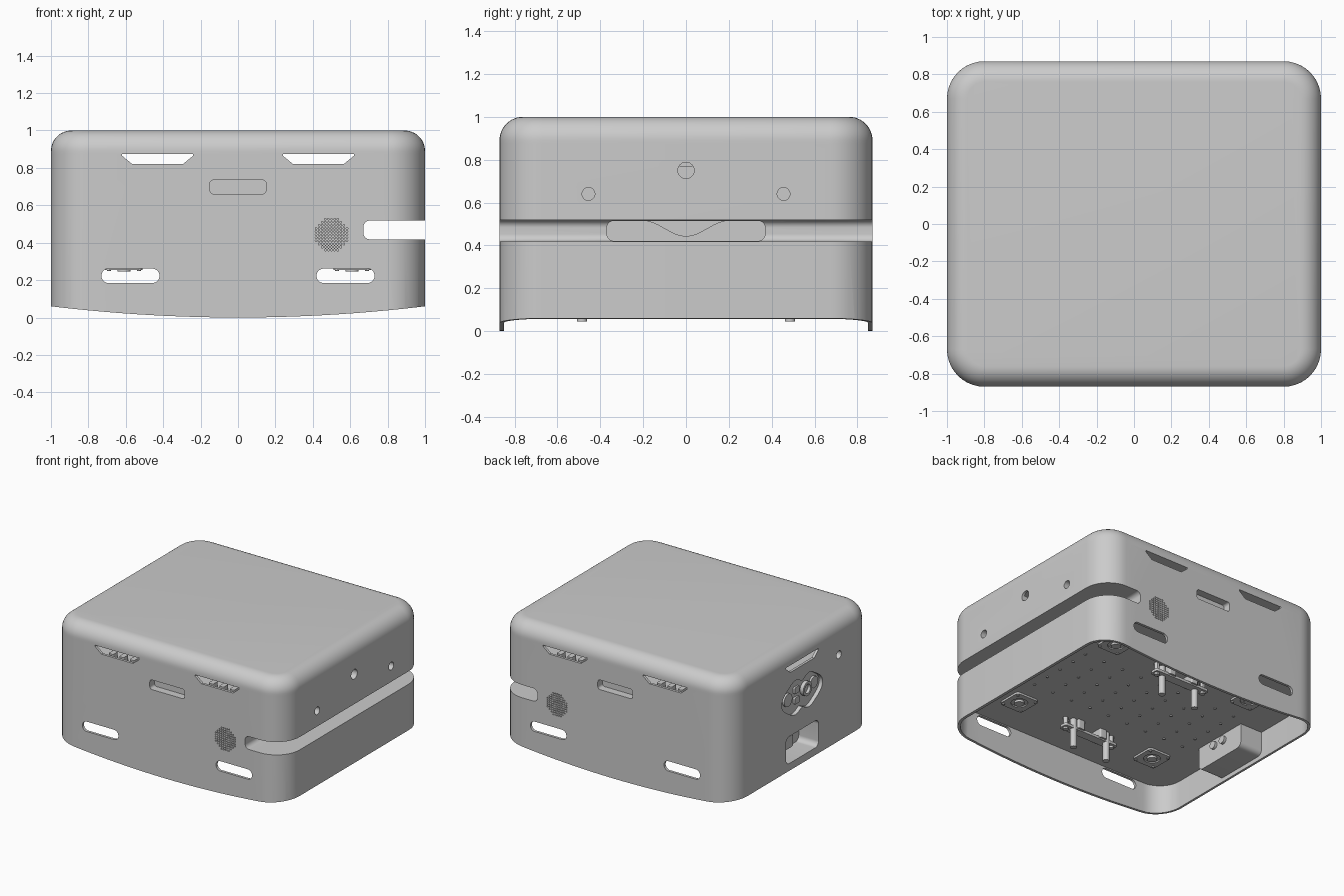
import bpy, bmesh, math

if "Cube" in bpy.data.objects:
    bpy.data.objects.remove(bpy.data.objects["Cube"], do_unlink=True)

grey = bpy.data.materials.new("light grey")
grey.use_nodes = True
grey.diffuse_color = (0.6, 0.6, 0.6, 1)
grey.node_tree.nodes["Principled BSDF"].inputs["Base Color"].default_value = (0.6, 0.6, 0.6, 1)

W, D, R = 2.0, 1.74, 0.2      # plan size and corner radius
WALL, SEAM = 0.02, 0.875      # shell thickness, lid seam height


def finish(bm, name):
    bmesh.ops.recalc_face_normals(bm, faces=bm.faces[:])
    mesh = bpy.data.meshes.new(name)
    bm.to_mesh(mesh)
    bm.free()
    mesh.materials.append(grey)
    obj = bpy.data.objects.new(name, mesh)
    bpy.context.collection.objects.link(obj)
    return obj


def rrect(cx, cy, w, h, r, n=10):
    """Rounded rectangle outline."""
    pts = []
    for q, (sx, sy) in enumerate(((1, 1), (-1, 1), (-1, -1), (1, -1))):
        for i in range(n + 1):
            t = math.pi / 2 * (q + i / n)
            pts.append((cx + sx * (w / 2 - r) + r * math.cos(t),
                        cy + sy * (h / 2 - r) + r * math.sin(t)))
    return pts


def circle(cx, cy, r, n=24):
    return [(cx + r * math.cos(2 * math.pi * i / n), cy + r * math.sin(2 * math.pi * i / n))
            for i in range(n)]


def place(u, v, w, axis):
    return {"X": (w, u, v), "Y": (u, w, v), "Z": (u, v, w)}[axis]


def loft(bm, rings):
    loops = [[bm.verts.new(p) for p in ring] for ring in rings]
    for a, b in zip(loops, loops[1:]):
        for i in range(len(a)):
            j = (i + 1) % len(a)
            bm.faces.new((a[i], a[j], b[j], b[i]))
    bm.faces.new(loops[0][::-1])
    bm.faces.new(loops[-1])


def prisms(name, outlines, axis, lo, hi):
    """One object made of outlines extruded along an axis."""
    bm = bmesh.new()
    for pts in outlines:
        loft(bm, [[place(u, v, w, axis) for u, v in pts] for w in (lo, hi)])
    return finish(bm, name)


def cut(target, outlines, axis, lo, hi):
    cutter = prisms("cutter", outlines, axis, lo, hi)
    cutter.hide_render = True
    mod = target.modifiers.new("cut", "BOOLEAN")
    mod.operation, mod.solver, mod.object = "DIFFERENCE", "EXACT", cutter
    bpy.context.view_layer.objects.active = target
    bpy.ops.object.modifier_apply(modifier=mod.name)
    bpy.data.objects.remove(cutter, do_unlink=True)


def vent(c, half):
    return [(c - half, 0.9), (c - half, SEAM - 0.01), (c - half + 0.055, 0.82),
            (c + half - 0.055, 0.82), (c + half, SEAM - 0.01), (c + half, 0.9)]


# Body shell: hollow below and above a solid middle
body = prisms("body_shell", [rrect(0, 0, W, D, R)], "Z", 0, SEAM)
inner = rrect(0, 0, W - 2 * WALL, D - 2 * WALL, R - WALL)
cut(body, [inner], "Z", -0.1, 0.27)
cut(body, [inner], "Z", 0.77, 1.0)

# Curved lower rim
arc = [(1.1 * i / 16, 0.06 * (1.1 * i / 16) ** 2) for i in range(-16, 17)]
cut(body, [arc + [(1.1, -0.2), (-1.1, -0.2)]], "Y", -1, 1)

# Side channel and its deeper pocket
cut(body, [rrect(0.985, 0.468, 0.63, 0.1, 0.035)], "Y", -1, 1)
cut(body, [rrect(0, 0.468, 0.74, 0.094, 0.035)], "X", 0.5, 0.72)

# Long slots and top vents through front and back
slots = [rrect(s * 0.575, 0.223, 0.31, 0.077, 0.038) for s in (-1, 1)]
cut(body, slots + [vent(s * 0.43, 0.19) for s in (-1, 1)], "Y", -1, 1)

# Handle recesses and speaker grilles, front and back
step = 0.0165
grille = [circle(0.5 + i * step, 0.443 + j * step, 0.0052, 6)
          for i in range(-5, 6) for j in range(-5, 6) if math.hypot(i, j) <= 5.4]
for s in (-1, 1):
    a, b = sorted((s * 0.81, s * 1.0))
    cut(body, [rrect(0, 0.698, 0.3, 0.075, 0.02)], "Y", a, b)
    a, b = sorted((s * 0.84, s * 1.0))
    cut(body, grille, "Y", a, b)

# Sensor holes on the right side
cut(body, [circle(0, 0.75, 0.038), circle(-0.455, 0.64, 0.03), circle(0.455, 0.64, 0.03)],
    "X", 0.95, 1.1)

# Left side: vent, hole, connector panel and socket bay
cut(body, [vent(0, 0.2)], "X", -1.1, -0.9)
cut(body, [circle(-0.45, 0.73, 0.03)], "X", -1.1, -0.95)
panel = []
for i in range(48):
    t = 2 * math.pi * i / 48
    r = 0.12 + 0.12 * math.cos(t) ** 2 + 0.012 * math.cos(6 * t)
    panel.append((r * math.cos(t), 0.6 + 0.95 * r * math.sin(t)))
cut(body, [panel], "X", -1.1, -0.97)
cut(body, [rrect(0, 0.222, 0.4, 0.21, 0.04)], "X", -1.1, -0.9)

# Rounded lid
lid_r = 0.11
rings = [[(x, y, SEAM) for x, y in rrect(0, 0, W, D, R)]]
for k in range(13):
    t = math.pi / 2 * k / 12
    d = lid_r * (1 - math.cos(t))
    z = 1 - lid_r + lid_r * math.sin(t)
    rings.append([(x, y, z) for x, y in rrect(0, 0, W - 2 * d, D - 2 * d, R - d)])
bm = bmesh.new()
loft(bm, rings)
lid = finish(bm, "lid")

# Wavy lip in the pocket
wave = [(y / 40, 0.478 - 0.037 * math.cos(math.pi * y / 40 / 0.2)) for y in range(-8, 9)]
lip = prisms("pocket_lip", [[(-0.23, 0.516)] + wave + [(0.23, 0.516)]], "X", 0.59, 0.655)

# Connectors in the panel
prisms("panel_plugs", [circle(0.15, 0.6, 0.05), circle(-0.17, 0.62, 0.045),
                       rrect(0.04, 0.56, 0.06, 0.05, 0.01), rrect(0.04, 0.64, 0.06, 0.05, 0.01)],
       "X", -0.985, -0.96)
port = prisms("round_port", [circle(-0.07, 0.61, 0.055)], "X", -0.998, -0.96)
cut(port, [circle(-0.07, 0.61, 0.035)], "X", -1.1, -0.975)

# Socket bay housing inside the left wall
bay = prisms("socket_bay", [rrect(0, 0.215, 0.46, 0.25, 0.04)], "X", -0.985, -0.79)
cut(bay, [rrect(0, 0.222, 0.4, 0.21, 0.04)], "X", -1.1, -0.83)
prisms("bay_socket", [rrect(0.07, 0.2, 0.2, 0.09, 0.015)], "X", -0.9, -0.82)
prisms("bay_plugs", [circle(-0.06, 0.22, 0.03), circle(0.04, 0.22, 0.03)], "X", -0.8, -0.77)

# Underside fittings: corner pads, brackets, pillars
corners = [(sx, sy) for sx in (-1, 1) for sy in (-1, 1)]
pads = prisms("corner_pads", [rrect(sx * 0.61, sy * 0.53, 0.2, 0.2, 0.03) for sx, sy in corners],
              "Z", 0.255, 0.28)
cut(pads, [circle(sx * 0.61, sy * 0.53, 0.06) for sx, sy in corners], "Z", 0.2, 0.264)
prisms("pad_buttons", [circle(sx * 0.61, sy * 0.53, 0.035) for sx, sy in corners],
       "Z", 0.247, 0.28)
prisms("pad_screws", [circle(sx * 0.61 + a * 0.08, sy * 0.53 + b * 0.08, 0.011, 10)
                      for sx, sy in corners for a, b in corners], "Z", 0.248, 0.28)
prisms("bracket_bars", [rrect(0, s * 0.5, 0.48, 0.07, 0.02) for s in (-1, 1)], "Z", 0.19, 0.21)
prisms("bracket_blocks", [rrect(sx * 0.1, sy * 0.5, 0.06, 0.1, 0.01) for sx, sy in corners],
       "Z", 0.2, 0.28)
prisms("bracket_pillars", [circle(sx * 0.15, sy * 0.485, 0.024, 16) for sx, sy in corners],
       "Z", 0.045, 0.28)
prisms("bracket_posts", [circle(sx * 0.21, sy * 0.5, 0.02, 12) for sx, sy in corners],
       "Z", 0.175, 0.28)
prisms("board_screws", [circle(x * 0.17, y * 0.14, 0.01, 8)
                        for x in range(-4, 5) for y in range(-2, 3)], "Z", 0.264, 0.28)

# Baffles behind the vents
prisms("vent_baffles", [rrect(s * 0.43 + k * 0.09, e * 0.79, 0.04, 0.06, 0.008)
                        for s, e in corners for k in (-1, 0, 1)], "Z", 0.76, 0.815)

bpy.ops.object.select_all(action="DESELECT")
for obj in bpy.context.collection.objects:
    if obj.type == "MESH":
        obj.select_set(True)
        bpy.context.view_layer.objects.active = obj
bpy.ops.object.shade_smooth_by_angle(angle=math.radians(30))
